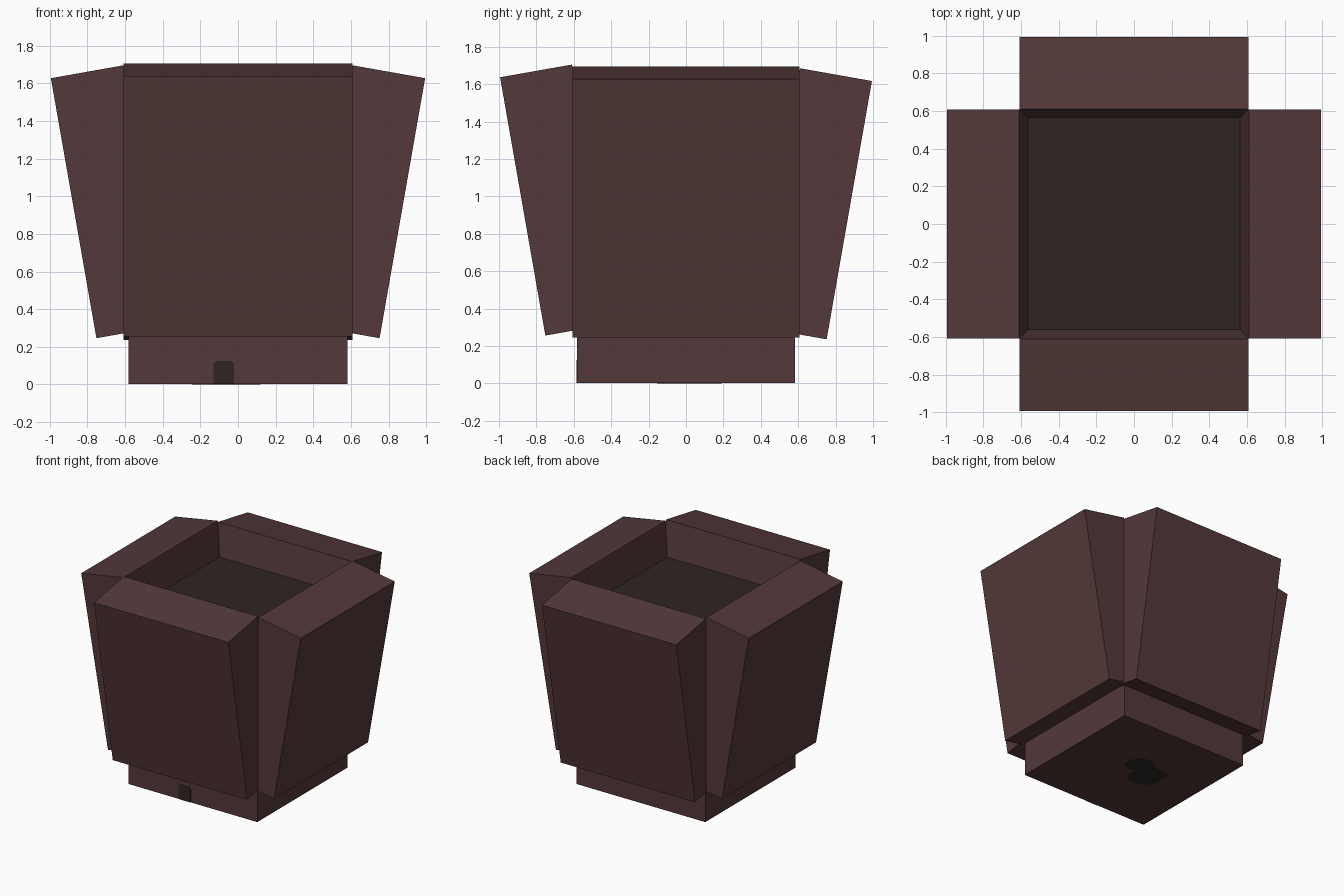
import bpy, bmesh, math
from mathutils import Matrix

if "Cube" in bpy.data.objects:
    bpy.data.objects.remove(bpy.data.objects["Cube"])


def material(name, color):
    m = bpy.data.materials.new(name)
    m.diffuse_color = (*color, 1)
    m.use_nodes = True
    m.node_tree.nodes["Principled BSDF"].inputs["Base Color"].default_value = m.diffuse_color
    return m


BROWN = material("dark brown", (0.089, 0.040, 0.041))
SOIL = material("soil black", (0.027, 0.0185, 0.0176))


def prism(name, points, depth, mat, matrix):
    """Extrude a 2D profile along local z, then place it with a matrix."""
    bm = bmesh.new()
    face = bm.faces.new([bm.verts.new((x, y, 0)) for x, y in points])
    ext = bmesh.ops.extrude_face_region(bm, geom=[face])
    verts = [g for g in ext["geom"] if isinstance(g, bmesh.types.BMVert)]
    bmesh.ops.translate(bm, verts=verts, vec=(0, 0, depth))
    bmesh.ops.transform(bm, matrix=matrix, verts=bm.verts)
    bmesh.ops.recalc_face_normals(bm, faces=bm.faces)
    mesh = bpy.data.meshes.new(name)
    bm.to_mesh(mesh)
    bm.free()
    mesh.materials.append(mat)
    ob = bpy.data.objects.new(name, mesh)
    bpy.context.collection.objects.link(ob)
    return ob


def square(h):
    return [(-h, -h), (h, -h), (h, h), (-h, h)]


STAND = Matrix.Rotation(math.radians(90), 4, "X")  # profile y becomes z

# Four thick panels leaning outwards, each at a slightly different height
PANEL = [(0.61, 1.695), (0.994, 1.627), (0.752, 0.246), (0.368, 0.314)]
for side, angle, lift in (("right", 0, 0), ("back", 90, -0.01),
                          ("left", 180, 0), ("front", 270, 0.01)):
    place = (Matrix.Rotation(math.radians(angle), 4, "Z")
             @ Matrix.Translation((0, 0.608, lift)) @ STAND)
    prism(side + "_panel", PANEL, 1.216, BROWN, place)

# Square base below the panels, and the soil inside them
prism("base", square(0.582), 0.318, BROWN, Matrix.Translation((0, 0, 0.002)))
prism("soil", square(0.58), 0.06, SOIL, Matrix.Translation((0, 0, 1.367)))

# Small arched opening low on the front of the base
opening = [(-0.13, 0), (-0.02, 0), (-0.02, 0.105), (-0.026, 0.117),
           (-0.038, 0.123), (-0.112, 0.123), (-0.124, 0.117), (-0.13, 0.105)]
prism("front_opening", opening, 0.005, SOIL,
      Matrix.Translation((0, -0.58, 0.002)) @ STAND)

# Rounded drainage patch under the base
drain = [(-0.245, -0.11), (-0.245, 0.10), (-0.10, 0.125), (-0.05, 0.175),
         (0.01, 0.19), (0.08, 0.165), (0.12, 0.09), (0.11, 0.01),
         (0.06, -0.015), (0, 0), (-0.015, -0.07), (-0.04, -0.13),
         (-0.125, -0.155), (-0.19, -0.11)]
prism("drain_patch", drain, 0.004, SOIL, Matrix())
